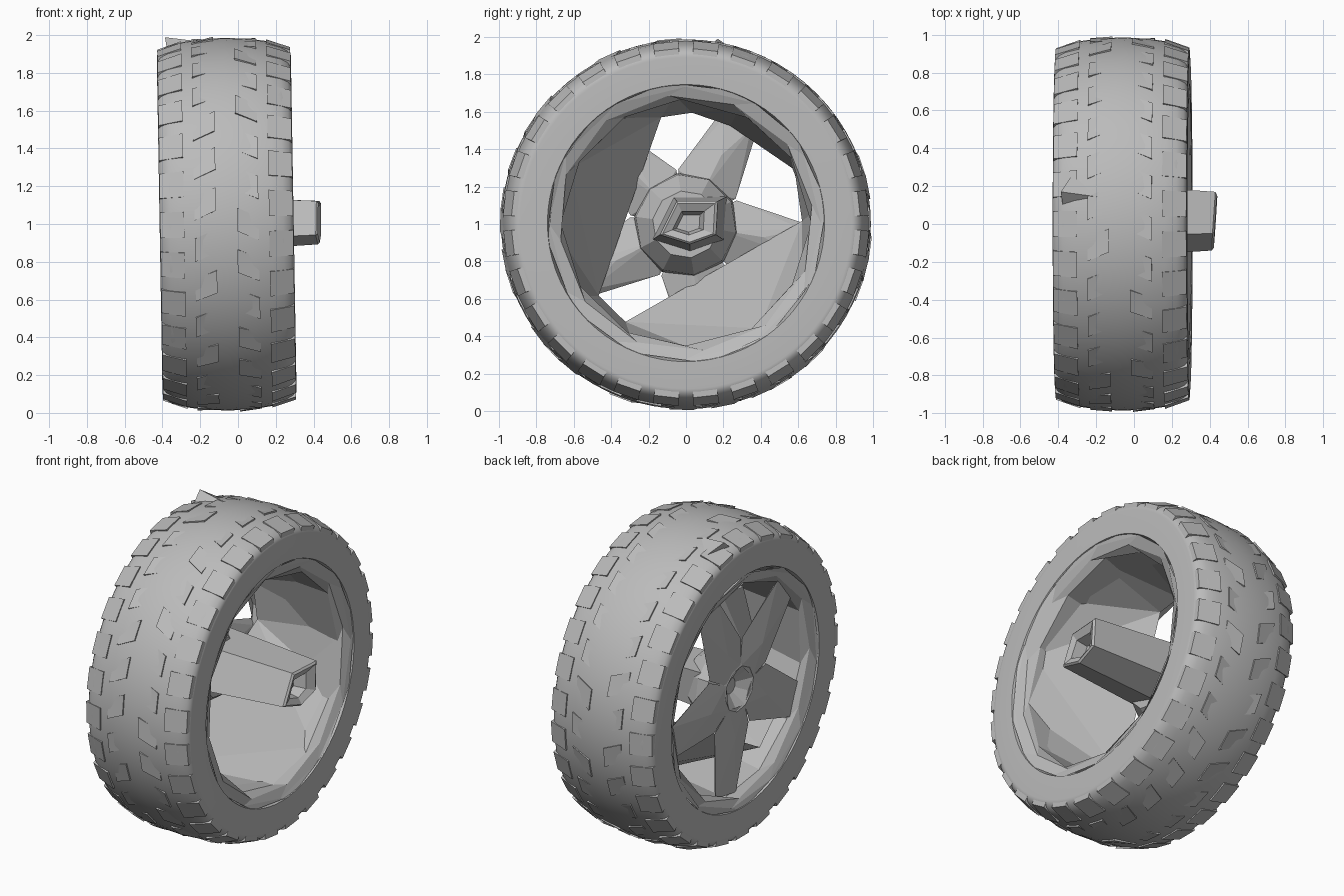
import bpy, bmesh, math, random
from mathutils import Matrix, Vector

random.seed(4)
if "Cube" in bpy.data.objects:
    bpy.data.objects.remove(bpy.data.objects["Cube"])

grey = bpy.data.materials.new("mid_grey")
grey.use_nodes = True
grey.diffuse_color = (0.5, 0.5, 0.5, 1)
grey.node_tree.nodes["Principled BSDF"].inputs["Base Color"].default_value = (0.5, 0.5, 0.5, 1)

CENTRE = Vector((0, 0, 1))
CAMBER = Matrix.Rotation(-0.017, 3, 'Y')  # the wheel leans slightly


def polar(x, r, deg):
    """Point at radius r around the wheel axis, angle measured from +y towards +z."""
    a = math.radians(deg)
    return Vector((x, r * math.cos(a), 1 + r * math.sin(a)))


def finish(name, bm, smooth=False):
    bmesh.ops.recalc_face_normals(bm, faces=bm.faces[:])
    bmesh.ops.rotate(bm, cent=CENTRE, matrix=CAMBER, verts=bm.verts[:])
    mesh = bpy.data.meshes.new(name)
    bm.to_mesh(mesh)
    bm.free()
    mesh.materials.append(grey)
    obj = bpy.data.objects.new(name, mesh)
    bpy.context.collection.objects.link(obj)
    if smooth:
        bpy.ops.object.select_all(action='DESELECT')
        obj.select_set(True)
        bpy.context.view_layer.objects.active = obj
        bpy.ops.object.shade_smooth_by_angle(angle=math.radians(35))


def loft(bm, rings, close=False, cap=False):
    """Bridge equally sized rings of points."""
    rows = [[bm.verts.new(p) for p in ring] for ring in rings]
    pairs = list(zip(rows, rows[1:])) + ([(rows[-1], rows[0])] if close else [])
    for a, b in pairs:
        for i in range(len(a)):
            j = (i + 1) % len(a)
            bm.faces.new((a[i], a[j], b[j], b[i]))
    if cap:
        bm.faces.new(rows[0])
        bm.faces.new(rows[-1])


def hull(bm, points):
    verts = [bm.verts.new(p) for p in points]
    out = bmesh.ops.convex_hull(bm, input=verts)
    spare = {g for g in out["geom_interior"] if isinstance(g, bmesh.types.BMVert)}
    bmesh.ops.delete(bm, geom=list(spare), context='VERTS')


def circle(x, r, n, start=0.0):
    return [polar(x, r, start + 360 * i / n) for i in range(n)]


# Tyre: revolved profile, half of it mirrored about the middle of the tread
MID = -0.06
half = [(0.0, 0.987), (0.14, 0.979), (0.24, 0.964), (0.3, 0.948), (0.335, 0.928),
        (0.35, 0.908), (0.354, 0.895), (0.355, 0.885), (0.355, 0.74), (0.3, 0.72)]
profile = [(-d, r) for d, r in reversed(half[1:])] + half
bm = bmesh.new()
loft(bm, [circle(MID + d, r, 72) for d, r in profile], close=True)
finish("tyre", bm, smooth=True)


def tread_radius(d):
    d = abs(d)
    for (d0, r0), (d1, r1) in zip(half, half[1:6]):
        if d <= d1:
            return r0 + (r1 - r0) * (d - d0) / (d1 - d0)
    return half[5][1]


# Tread blocks: thin slabs that follow the crown, inner ones partly sunk
def tread_block(bm, d0, d1, deg, span, skew, lifts):
    corners = [(d0, -span), (d1, -span + skew), (d1, span + skew), (d0, span)]
    top = [polar(MID + d, tread_radius(d) + h, deg + a) for (d, a), h in zip(corners, lifts)]
    low = [polar(MID + d, tread_radius(d) - 0.03, deg + a) for d, a in corners]
    loft(bm, [low, top], cap=True)


COUNT = 28
STEP = 360 / COUNT
bm = bmesh.new()
for i in range(COUNT):
    for side in (-1, 1):
        deg = i * STEP + (0 if side < 0 else STEP / 2)
        inner = 0.01 + random.uniform(-0.002, 0.003)
        outer = 0.025 + random.uniform(-0.003, 0.003)
        tread_block(bm, side * 0.225, side * 0.352, deg, 4.1, 0, [inner, outer, outer, inner])
        sunk = random.choice([(0.01, -0.006, 0.008, 0.01), (-0.006, 0.01, 0.01, -0.004)])
        tread_block(bm, side * 0.055, side * 0.17, deg + 5, 3.6, 3, sunk)
finish("tread_blocks", bm)

# Stray torn tread flap on the crown
bm = bmesh.new()
hull(bm, [(-0.37, 0.17, 1.995), (-0.31, 0.26, 1.93), (-0.15, 0.14, 1.965),
          (-0.36, 0.09, 1.93), (-0.28, 0.16, 1.9)])
finish("torn_tread_flap", bm)

# Rim: uneven twelve-sided lips, almost flush with the tyre wall, joined by a tube
lip = [(0.352, 0.75), (0.345, 0.73), (0.325, 0.685), (0.29, 0.66)]
steps = [(-d, r) for d, r in lip] + lip[::-1]
bm = bmesh.new()
rings = []
for k, (d, r) in enumerate(steps):
    rings.append([polar(MID + d, r + random.uniform(-0.01, 0.012), 30 * i + 8 * (k % 2))
                  for i in range(12)])
loft(bm, rings)
finish("rim", bm)

# Barrel: round opening narrowing to a lopsided polygon behind the spokes
back = [(103, 0.59), (87, 0.6), (66, 0.58), (27, 0.65), (2, 0.62), (-122, 0.61), (-141, 0.6)]
bm = bmesh.new()
hull(bm, circle(0.235, 0.685, 12, 5) + [polar(-0.3, r, a) for a, r in back])
bm.normal_update()
caps = [f for f in bm.faces if abs(f.normal.x) > 0.95]
bmesh.ops.delete(bm, geom=caps, context='FACES')
finish("barrel", bm)

# Spokes: five tapering arms, each with a rib on the inner side
bm = bmesh.new()
for k in range(5):
    a = 63 + 72 * k
    points = [polar(-0.37, 0.14, a - 36), polar(-0.37, 0.14, a + 36),
              polar(-0.385, 0.3, a), polar(-0.27, 0.2, a), polar(-0.29, 0.42, a)]
    for s in (-1, 1):
        points += [polar(-0.35, 0.3, a + 35 * s), polar(-0.36, 0.66, a + 9 * s),
                   polar(-0.33, 0.62, a + 7 * s)]
    hull(bm, points)
finish("spokes", bm)

# Hub: ten-sided cone with a recessed outer centre
bm = bmesh.new()
loft(bm, [circle(x, r, 10, 27) for x, r in
          [(-0.31, 0.05), (-0.375, 0.14), (-0.33, 0.28), (-0.25, 0.27), (-0.12, 0.18)]], cap=True)
finish("hub", bm)

# Axle: lopsided five-sided bar with a hollow, bevelled end
section = [(-0.05, 0.12), (0.17, 0.12), (0.16, -0.06), (0.02, -0.11), (-0.14, -0.06)]


def axle_ring(x, scale, tilt=0.0):
    return [Vector((x + tilt * y, 0.01 + (y - 0.01) * scale, 0.995 + z * scale))
            for y, z in section]


bm = bmesh.new()
loft(bm, [axle_ring(-0.25, 1.3), axle_ring(0.42, 1, 0.07), axle_ring(0.43, 0.9, 0.06),
          axle_ring(0.41, 0.55), axle_ring(0.34, 0.4)], cap=True)
finish("axle", bm)
